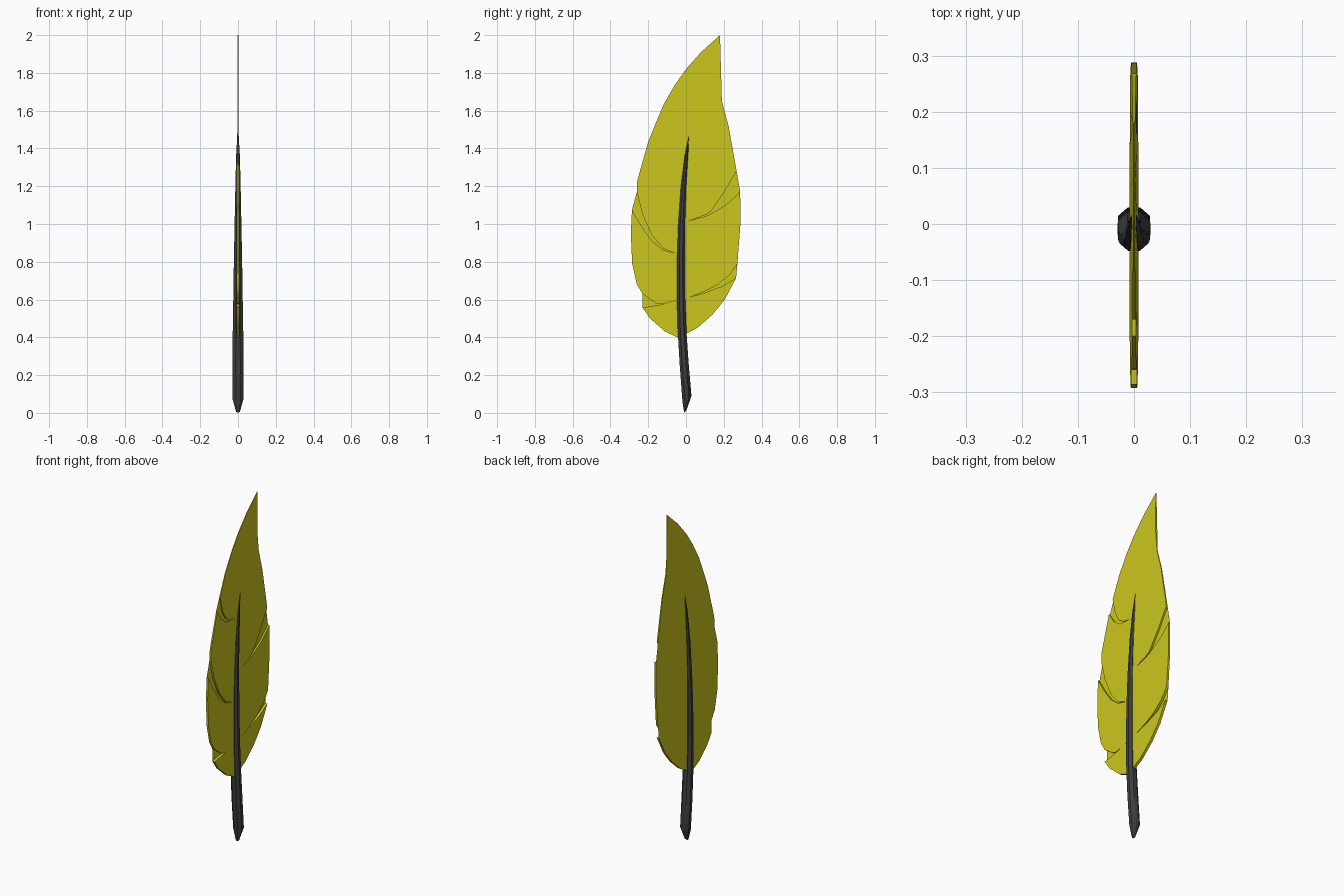
import bpy, bmesh
from math import sin, cos, pi

if "Cube" in bpy.data.objects:
    bpy.data.objects.remove(bpy.data.objects["Cube"])


def material(name, rgb):
    m = bpy.data.materials.new(name)
    m.diffuse_color = (*rgb, 1)
    m.use_nodes = True
    m.node_tree.nodes["Principled BSDF"].inputs["Base Color"].default_value = m.diffuse_color
    return m


def make_object(name, bm, mat):
    bmesh.ops.recalc_face_normals(bm, faces=bm.faces)
    me = bpy.data.meshes.new(name)
    bm.to_mesh(me)
    bm.free()
    me.materials.append(mat)
    ob = bpy.data.objects.new(name, me)
    bpy.context.collection.objects.link(ob)
    bpy.context.view_layer.objects.active = ob
    ob.select_set(True)
    bpy.ops.object.shade_smooth_by_angle(angle=0.6)
    ob.select_set(False)
    return ob


# Vane outline (y, z), clockwise from the tip, with split barbs on both edges
outline = [
    (.18, 2.0), (.177, 1.78), (.19, 1.65), (.225, 1.52), (.268, 1.28),
    (.20, 1.165), (.13, 1.065), (.10, 1.047), (.01, 1.015),
    (.10, 1.04), (.13, 1.053), (.21, 1.10), (.287, 1.17), (.288, 1.0), (.272, .79),
    (.23, .73), (.17, .68), (.10, .643), (.02, .613),
    (.10, .636), (.19, .67), (.265, .713), (.205, .60), (.14, .52), (.06, .45),
    (-.04, .398), (-.11, .43), (-.19, .50), (-.23, .557), (-.14, .572), (-.04, .598),
    (-.13, .576), (-.16, .58), (-.23, .63), (-.26, .68), (-.285, .79),
    (-.292, .95), (-.286, 1.075), (-.24, .995), (-.18, .91), (-.12, .862), (-.06, .846),
    (-.12, .87), (-.18, .94), (-.23, 1.05), (-.26, 1.17), (-.258, 1.23), (-.20, 1.435),
    (-.16, 1.375), (-.11, 1.337), (-.03, 1.331),
    (-.08, 1.339), (-.12, 1.365), (-.15, 1.42), (-.17, 1.51), (-.12, 1.63),
    (-.06, 1.735), (.0, 1.82), (.08, 1.91),
]
bm = bmesh.new()
sides = []
for s in (-1, 1):
    # the sheet gets thinner towards the tip
    sides.append([bm.verts.new((s * max(.002, .010 - .0046 * z), y, z)) for y, z in outline])
n = len(outline)
caps = [bm.faces.new(ring) for ring in sides]
for i in range(n):
    j = (i + 1) % n
    bm.faces.new((sides[0][i], sides[0][j], sides[1][j], sides[1][i]))
bmesh.ops.triangulate(bm, faces=caps)
make_object("feather_vane", bm, material("vane_yellow", (.6, .57, .012)))

# Curved tapering shaft: (centre y, z, x radius, y radius, tilt of ring in z)
stations = [
    (-.004, .008, .010, .006, .006), (.005, .075, .028, .024, .015),
    (-.009, .25, .029, .024, 0), (-.020, .42, .028, .023, 0),
    (-.026, .60, .025, .022, 0), (-.027, .80, .022, .021, 0),
    (-.023, 1.0, .018, .018, 0), (-.013, 1.2, .014, .014, 0),
    (.002, 1.36, .010, .009, 0), (.015, 1.465, .004, .002, 0),
]
SIDES = 8
bm = bmesh.new()
rings = []
for cy, cz, rx, ry, tilt in stations:
    angles = [2 * pi * (k + .5) / SIDES for k in range(SIDES)]
    rings.append([bm.verts.new((rx * cos(a) / cos(pi / 8), cy + ry * sin(a) / cos(pi / 8),
                                cz + tilt * sin(a))) for a in angles])
for a, b in zip(rings, rings[1:]):
    for i in range(SIDES):
        j = (i + 1) % SIDES
        bm.faces.new((a[i], a[j], b[j], b[i]))
bm.faces.new(rings[0])
bm.faces.new(rings[-1])
make_object("quill_shaft", bm, material("shaft_dark", (.05, .05, .05)))
